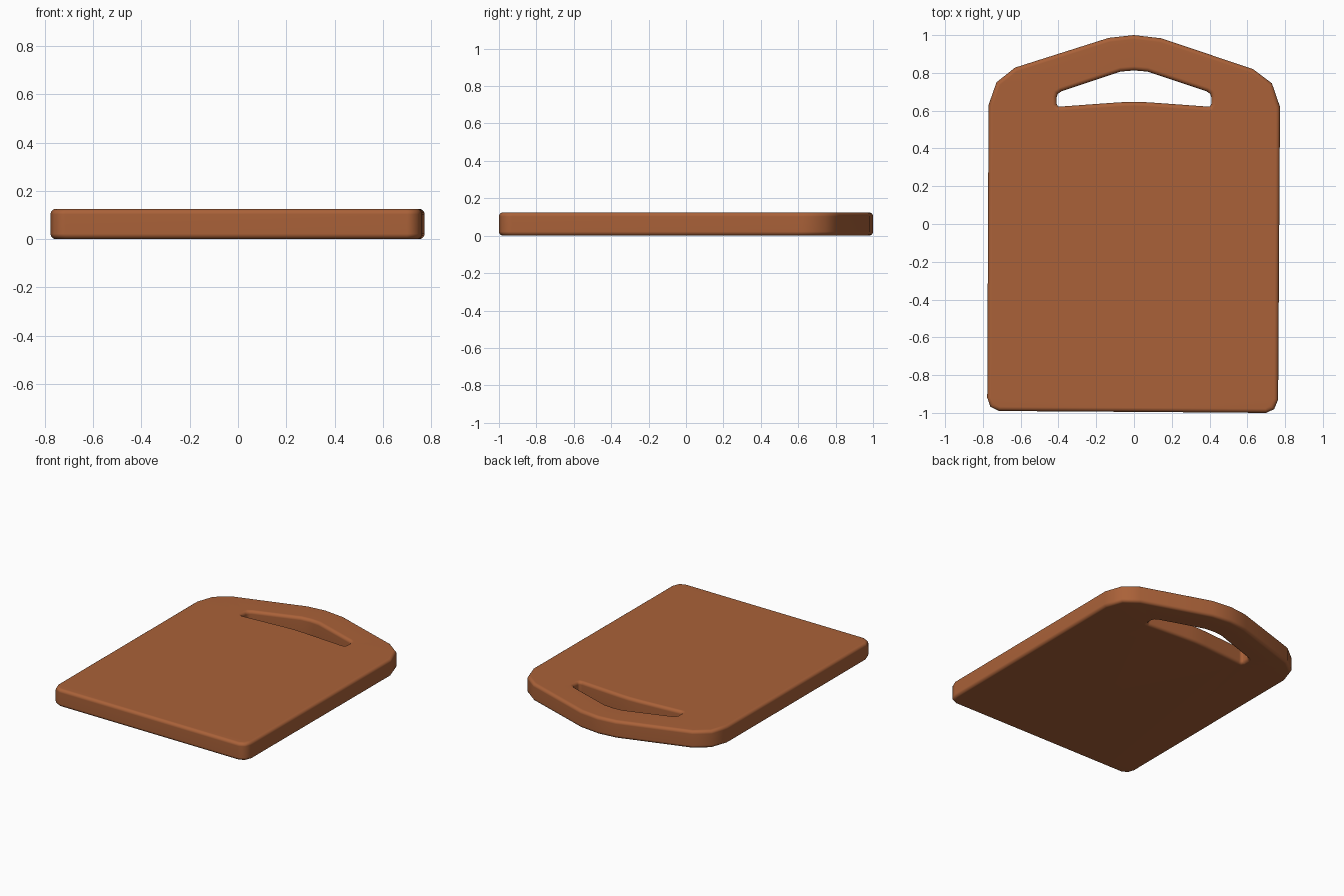
import bpy, bmesh, math
from mathutils import Vector

if "Cube" in bpy.data.objects:
    bpy.data.objects.remove(bpy.data.objects["Cube"])

THICK, ROUND, STEPS = 0.125, 0.022, 4

# Board outline (counter-clockwise) and handle slot (clockwise)
outline = [(-0.715, -0.99), (0.05, -0.995), (0.70, -1.0), (0.742, -0.98), (0.763, -0.93),
           (0.773, 0.62), (0.73, 0.745), (0.63, 0.82), (0.145, 0.983), (0, 1.0),
           (-0.135, 0.985), (-0.63, 0.828), (-0.728, 0.75), (-0.77, 0.63),
           (-0.777, -0.92), (-0.76, -0.968)]
half_slot = [(0.07, 0.807), (0.385, 0.702), (0.403, 0.69), (0.409, 0.672),
             (0.409, 0.635), (0.402, 0.623), (0.385, 0.622), (0.08, 0.644)]
slot = [(0, 0.813)] + half_slot + [(0, 0.647)] + [(-x, y) for x, y in reversed(half_slot)]


def inset(points, d):
    """Move a closed loop toward the solid on its left by d, with mitred corners."""
    pts = [Vector(p) for p in points]
    result = []
    for i, p in enumerate(pts):
        a = (p - pts[i - 1]).normalized()
        b = (pts[(i + 1) % len(pts)] - p).normalized()
        na, nb = Vector((-a.y, a.x)), Vector((-b.y, b.x))
        result.append(p + (na + nb) * d / (1 + na.dot(nb)))
    return result


# Rounded edge profile: (inset, height) from bottom face to top face
quarter = [i * math.pi / 2 / STEPS for i in range(STEPS + 1)]
profile = [(ROUND * (1 - math.sin(t)), ROUND * (1 - math.cos(t))) for t in quarter]
profile += [(d, THICK - z) for d, z in reversed(profile)]

bm = bmesh.new()
bottom, top = [], []
for loop in (outline, slot):
    rings = [[bm.verts.new((p.x, p.y, z)) for p in inset(loop, d)] for d, z in profile]
    n = len(loop)
    for lo, hi in zip(rings, rings[1:]):
        for i in range(n):
            j = (i + 1) % n
            bm.faces.new((lo[i], lo[j], hi[j], hi[i]))
    for ring, edges in ((rings[0], bottom), (rings[-1], top)):
        edges += [bm.edges.get((ring[i], ring[(i + 1) % n])) for i in range(n)]

# Flat faces around the slot
for edges in (bottom, top):
    bmesh.ops.triangle_fill(bm, edges=edges, use_beauty=True)
bmesh.ops.recalc_face_normals(bm, faces=bm.faces)

mesh = bpy.data.meshes.new("cutting_board")
bm.to_mesh(mesh)
bm.free()
board = bpy.data.objects.new("cutting_board", mesh)
bpy.context.collection.objects.link(board)

wood = bpy.data.materials.new("warm_wood")
wood.diffuse_color = (0.40, 0.12, 0.04, 1)
wood.use_nodes = True
wood.node_tree.nodes["Principled BSDF"].inputs["Base Color"].default_value = wood.diffuse_color
mesh.materials.append(wood)

# Smooth rounded edges, flat broad faces
bpy.context.view_layer.objects.active = board
board.select_set(True)
bpy.ops.object.shade_smooth_by_angle(angle=math.radians(60))
weighted = board.modifiers.new("weighted_normals", 'WEIGHTED_NORMAL')
weighted.keep_sharp = True
